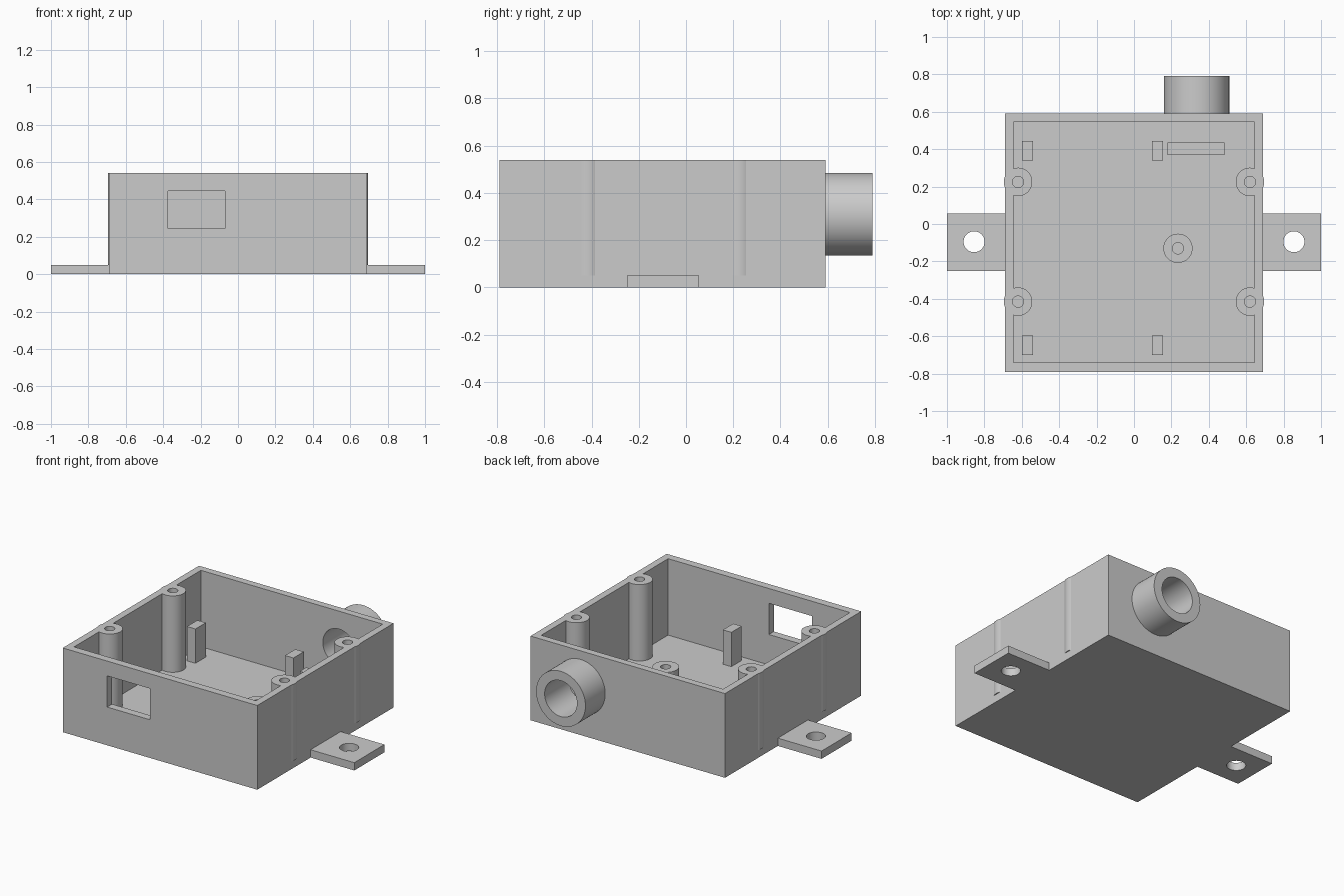
import bpy, bmesh
from mathutils import Matrix, Vector

if "Cube" in bpy.data.objects:
    bpy.data.objects.remove(bpy.data.objects["Cube"], do_unlink=True)

GREY = (0.6, 0.6, 0.6, 1.0)
mat = bpy.data.materials.new("grey plastic")
mat.use_nodes = True
mat.diffuse_color = GREY
mat.node_tree.nodes["Principled BSDF"].inputs["Base Color"].default_value = GREY

FLOOR, TOP = 0.05, 0.54


def finish(bm, name):
    mesh = bpy.data.meshes.new(name)
    bm.to_mesh(mesh)
    bm.free()
    mesh.materials.append(mat)
    ob = bpy.data.objects.new(name, mesh)
    bpy.context.collection.objects.link(ob)
    return ob


def box(name, x, y, z):
    """Box from (min, max) ranges."""
    lo, hi = Vector((x[0], y[0], z[0])), Vector((x[1], y[1], z[1]))
    bm = bmesh.new()
    bmesh.ops.create_cube(bm, size=1, matrix=Matrix.Translation((lo + hi) / 2)
                          @ Matrix.Diagonal((*(hi - lo), 1)))
    return finish(bm, name)


def rod(name, start, end, radius, sides=48):
    """Cylinder between two points."""
    a, b = Vector(start), Vector(end)
    turn = (b - a).to_track_quat('Z', 'Y').to_matrix().to_4x4()
    bm = bmesh.new()
    bmesh.ops.create_cone(bm, cap_ends=True, segments=sides, radius1=radius, radius2=radius,
                          depth=(b - a).length, matrix=Matrix.Translation((a + b) / 2) @ turn)
    return finish(bm, name)


def activate(ob):
    bpy.ops.object.select_all(action='DESELECT')
    ob.select_set(True)
    bpy.context.view_layer.objects.active = ob


def cut(ob, *cutters):
    """Subtract cutters and remove them."""
    for c in cutters:
        mod = ob.modifiers.new("cut", 'BOOLEAN')
        mod.operation, mod.solver, mod.object = 'DIFFERENCE', 'EXACT', c
        activate(ob)
        bpy.ops.object.modifier_apply(modifier=mod.name)
        bpy.data.objects.remove(c, do_unlink=True)


def smooth(ob):
    activate(ob)
    bpy.ops.object.shade_smooth_by_angle()


# Open case with window and cable opening
case = box("case", (-0.69, 0.69), (-0.79, 0.59), (0, TOP))
cut(case,
    box("cavity", (-0.645, 0.645), (-0.74, 0.545), (FLOOR, 0.7)),
    box("window", (-0.375, -0.07), (-0.9, -0.7), (0.245, 0.445)),
    rod("cable_opening", (0.335, 0.5, 0.31), (0.335, 0.7, 0.31), 0.115))

# Cable tube on the back
tube = rod("cable_tube", (0.335, 0.59, 0.31), (0.335, 0.79, 0.31), 0.175, 64)
cut(tube, rod("bore", (0.335, 0.5, 0.31), (0.335, 0.9, 0.31), 0.115))
smooth(tube)

for side, s in (("left", 1), ("right", -1)):
    # Screw posts set into the side walls
    for where, y in (("back", 0.225), ("front", -0.415)):
        x = s * 0.62
        cut(case, rod("seat", (x, y, FLOOR), (x, y, 0.7), 0.076))
        post = rod(f"screw_post_{where}_{side}", (x, y, FLOOR), (x, y, TOP), 0.076)
        cut(post, rod("screw_hole", (x, y, FLOOR + 0.03), (x, y, 0.7), 0.03, 32))
        smooth(post)

    # Mounting tabs
    tab = box(f"mounting_tab_{side}", sorted((s * 0.69, s)), (-0.25, 0.055), (0, FLOOR))
    cut(tab, rod("tab_hole", (s * 0.855, -0.095, -0.1), (s * 0.855, -0.095, 0.2), 0.056))
    smooth(tab)
smooth(case)

# Short standoff on the floor
standoff = rod("standoff", (0.235, -0.13, FLOOR), (0.235, -0.13, 0.19), 0.078)
cut(standoff, rod("standoff_hole", (0.235, -0.13, FLOOR + 0.01), (0.235, -0.13, 0.3), 0.03, 32))
smooth(standoff)

# Board supports and cable ridge
for side, x in (("right", -0.6), ("left", 0.095)):
    for where, y in (("back", 0.34), ("front", -0.7)):
        box(f"board_support_{where}_{side}", (x, x + 0.06), (y, y + 0.105), (FLOOR, 0.27))
box("cable_ridge", (0.18, 0.485), (0.37, 0.435), (FLOOR, 0.18))
